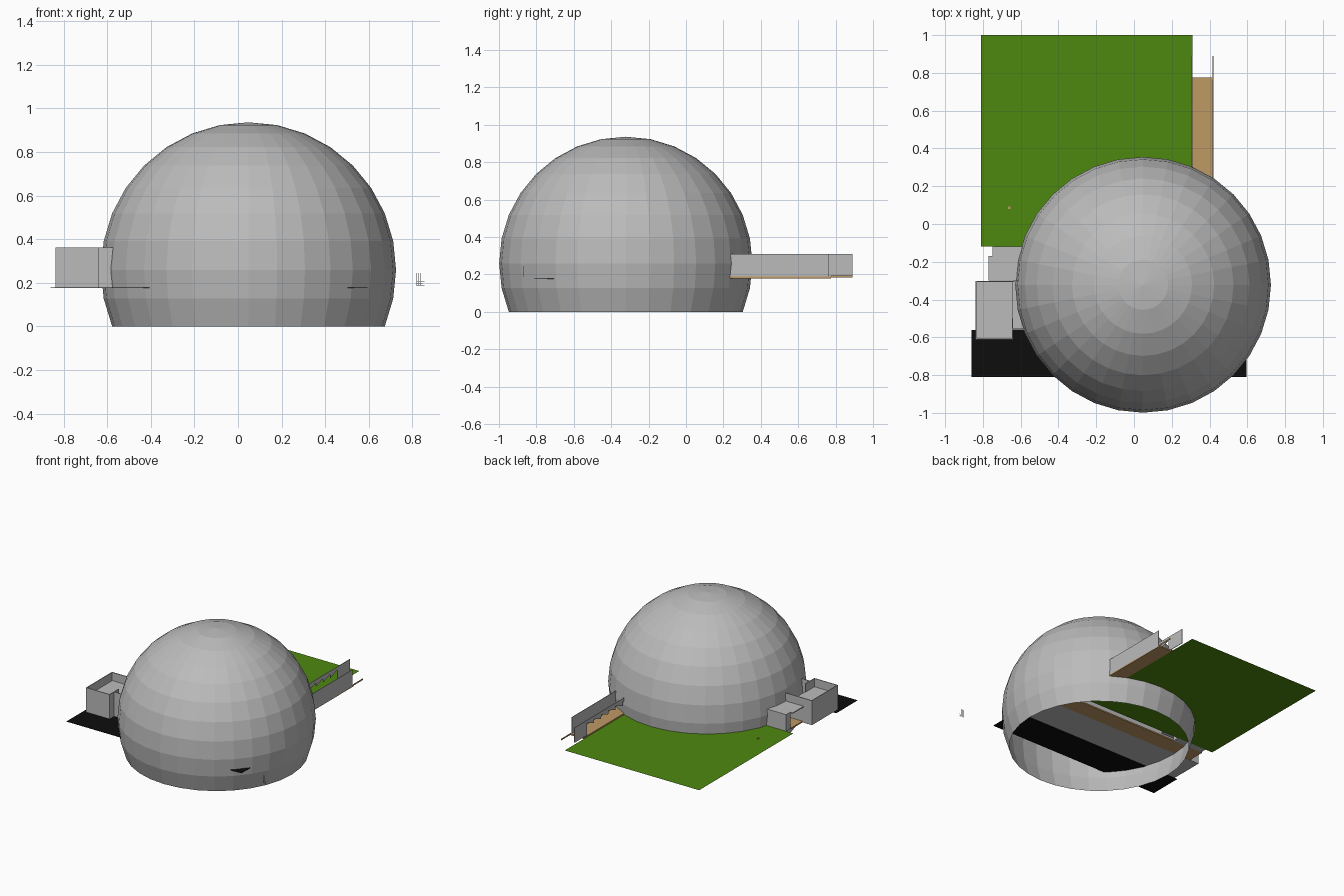
import bpy, bmesh, math
from mathutils import Matrix

if "Cube" in bpy.data.objects:
    bpy.data.objects.remove(bpy.data.objects["Cube"])


def material(name, rgb):
    m = bpy.data.materials.new(name)
    m.diffuse_color = (*rgb, 1)
    m.use_nodes = True
    m.node_tree.nodes["Principled BSDF"].inputs["Base Color"].default_value = m.diffuse_color
    return m


GREY = material("concrete_grey", (0.5, 0.5, 0.5))
GREEN = material("lawn_green", (0.075, 0.25, 0.005))
TAN = material("deck_tan", (0.52, 0.32, 0.13))
BLACK = material("asphalt_black", (0.004, 0.004, 0.004))


def finish(name, bm, mat):
    me = bpy.data.meshes.new(name)
    bm.to_mesh(me)
    bm.free()
    me.materials.append(mat)
    ob = bpy.data.objects.new(name, me)
    bpy.context.collection.objects.link(ob)
    return ob


def box(name, x, y, z, mat):
    """Box from (min, max) pairs."""
    bm = bmesh.new()
    bmesh.ops.create_cube(bm, size=1)
    for v in bm.verts:
        v.co = [r[0] if c < 0 else r[1] for c, r in zip(v.co, (x, y, z))]
    return finish(name, bm, mat)


def plane(name, x, y, z, mat):
    bm = bmesh.new()
    bm.faces.new([bm.verts.new(p) for p in
                  ((x[0], y[0], z), (x[1], y[0], z), (x[1], y[1], z), (x[0], y[1], z))])
    return finish(name, bm, mat)


# Dome: faceted sphere, open below the second ring under the equator
R = 0.677
bm = bmesh.new()
bmesh.ops.create_uvsphere(bm, u_segments=32, v_segments=16, radius=R)
low = -R * math.sin(math.radians(22.5))
bmesh.ops.delete(bm, geom=[v for v in bm.verts if v.co.z < low - 0.01], context='VERTS')
bmesh.ops.transform(bm, matrix=Matrix.Translation((0.048, -0.322, -low)), verts=bm.verts)
finish("dome", bm, GREY)

# Ground surfaces
G = 0.178
plane("lawn", (-0.81, 0.31), (-0.12, 1.0), G, GREEN)
box("road", (-0.86, 0.595), (-0.81, -0.56), (G - 0.003, G), BLACK)
box("rear_porch_deck", (-0.76, 0.5), (-0.3, -0.17), (G, G + 0.01), TAN)
box("side_deck", (0.31, 0.42), (-0.12, 0.775), (G, G + 0.01), TAN)
box("deck_edge", (0.416, 0.42), (0.775, 0.89), (G + 0.005, G + 0.015), TAN)
box("lawn_peg", (-0.667, -0.655), (0.08, 0.092), (G, G + 0.005), TAN)

# House: floor and thin walls
T = 0.006
TOP = 0.362
box("house_floor", (-0.64, 0.5), (-0.56, -0.3), (G, G + 0.004), GREY)
box("house_front_wall", (-0.64, 0.5), (-0.56, -0.56 + T), (G, TOP), GREY)
box("house_back_wall", (-0.64, 0.5), (-0.3 - T, -0.3), (G, TOP), GREY)

# Side room: open-topped box with a raised floor
x, y = (-0.838, -0.64), (-0.612, -0.302)
box("side_room_floor", x, y, (G, G + 0.004), GREY)
box("side_room_loft", x, y, (0.296, 0.3), GREY)
for name, xs, ys in (("outer", (x[0], x[0] + T), y),
                     ("inner", (x[1] - T, x[1]), (y[0], -0.5)),
                     ("front", x, (y[0], y[0] + T)),
                     ("back", x, (y[1] - T, y[1]))):
    box("side_room_%s_wall" % name, xs, ys, (G, TOP), GREY)

# Rear porch: slab roof and low wall
box("porch_roof", (-0.77, -0.5), (-0.3, -0.17), (0.296, 0.303), GREY)
box("porch_wall", (-0.75, -0.5), (-0.17, -0.12), (G, 0.303), GREY)

# Deck walls: outer one solid, inner one with a sawtooth lower edge
box("deck_outer_wall", (0.416, 0.42), (0.23, 0.765), (G + 0.004, 0.308), GREY)
profile = [(0.23, 0.308), (0.89, 0.308), (0.89, 0.195), (0.74, 0.195)]
for i in range(6):
    y0 = 0.74 - i * 0.085
    profile += [(y0, 0.285), (y0 - 0.08, 0.255)]
bm = bmesh.new()
f = bm.faces.new([bm.verts.new((0.305, a, b)) for a, b in profile])
new = bmesh.ops.extrude_face_region(bm, geom=[f])["geom"]
for v in new:
    if isinstance(v, bmesh.types.BMVert):
        v.co.x += 0.004
bmesh.ops.recalc_face_normals(bm, faces=bm.faces)
finish("deck_inner_wall", bm, GREY)

# Small free-standing grille beside the dome
for i in range(3):
    a = 0.819 + 0.009 * i
    box("grille_bar", (a, a + 0.002), (-0.871, -0.87), (0.185, 0.245), GREY)
for i in range(3):
    b = 0.187 + 0.008 * i
    box("grille_rail", (0.819, 0.855 - 0.008 * (i == 1)), (-0.871, -0.87), (b, b + 0.002), GREY)
